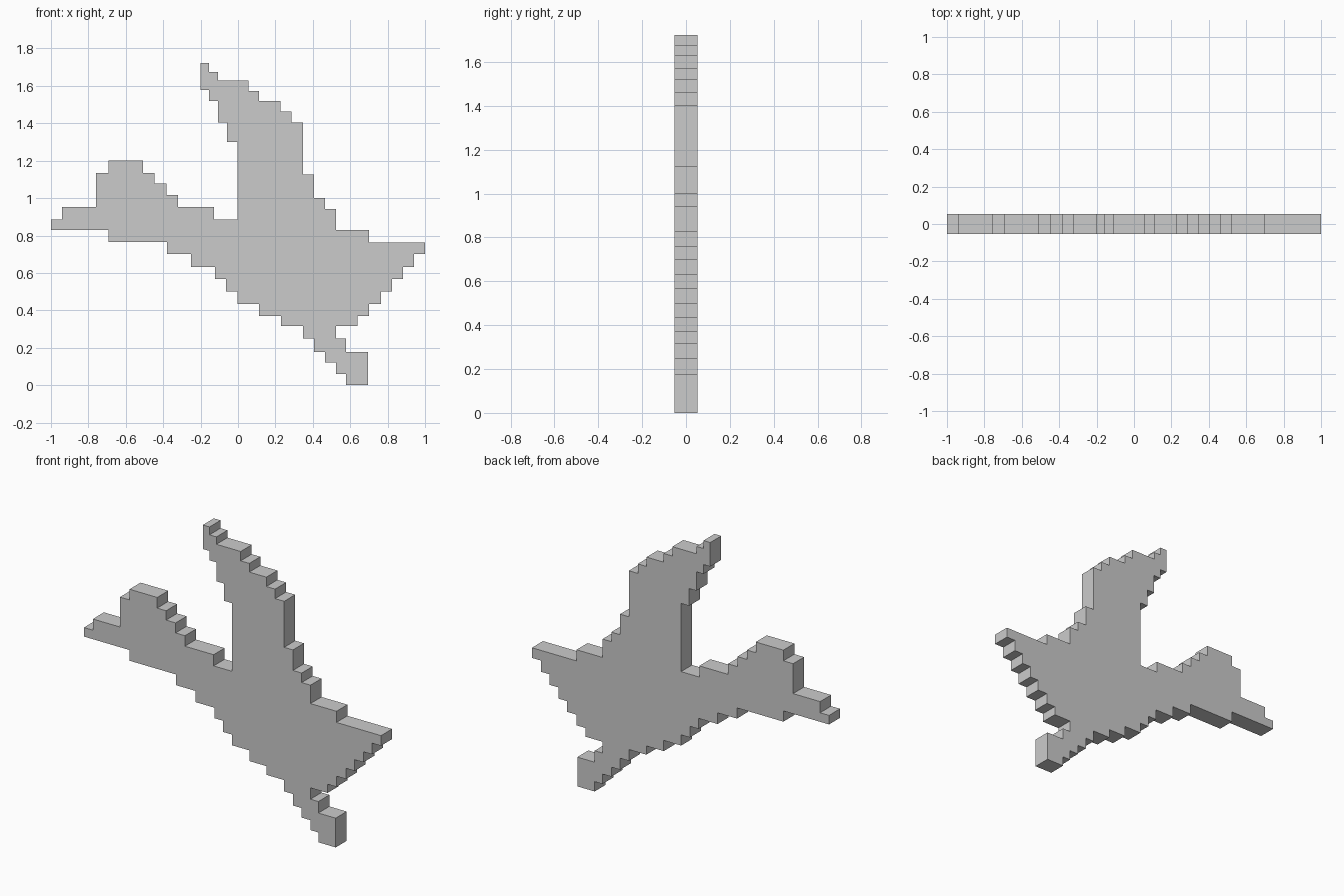
import bpy
import bmesh

if "Cube" in bpy.data.objects:
    bpy.data.objects.remove(bpy.data.objects["Cube"])

HALF_DEPTH = 0.053

# Stepped outline, clockwise from the tip of the raised wing.
# Each pair is one stair: go across to x, then up or down to z.
wing_front = [(-.155, 1.675), (-.108, 1.63), (.055, 1.573), (.113, 1.52), (.228, 1.463),
              (.287, 1.405), (.348, 1.125), (.407, 1.0), (.466, .942), (.525, .83)]
second_wing = [(.70, .762), (1.0, .70), (.94, .632), (.882, .568), (.823, .50),
               (.765, .435), (.70, .37), (.64, .317)]
tail = [(.525, .248), (.578, .178), (.695, 0), (.578, .06), (.525, .12),
        (.466, .178), (.407, .248), (.348, .317)]
belly = [(.23, .37), (.113, .435), (-.004, .50), (-.063, .568), (-.122, .632),
         (-.25, .70), (-.38, .765), (-.693, .83)]
head = [(-1, .885), (-.94, .953), (-.758, 1.135), (-.693, 1.20), (-.507, 1.135),
        (-.447, 1.078), (-.383, 1.017), (-.32, .953), (-.127, .885)]
wing_back = [(-.004, 1.30), (-.058, 1.405), (-.107, 1.52), (-.155, 1.577), (-.2, 1.723)]


def stair_outline(steps):
    """Turn stair pairs into a closed right-angled outline."""
    points, z = [], steps[-1][1]
    for x, next_z in steps:
        points += [(x, z), (x, next_z)]
        z = next_z
    return points


def extrude_plate(name, outline, half_depth):
    """Fill an x-z outline and extrude it along y."""
    bm = bmesh.new()
    face = bm.faces.new([bm.verts.new((x, -half_depth, z)) for x, z in outline])
    new = bmesh.ops.extrude_face_region(bm, geom=[face], use_keep_orig=True)["geom"]
    moved = [v for v in new if isinstance(v, bmesh.types.BMVert)]
    bmesh.ops.translate(bm, verts=moved, vec=(0, 2 * half_depth, 0))
    bmesh.ops.recalc_face_normals(bm, faces=bm.faces)
    # Triangulate the large concave sides cleanly
    bmesh.ops.triangulate(bm, faces=[f for f in bm.faces if len(f.verts) > 4])
    mesh = bpy.data.meshes.new(name)
    bm.to_mesh(mesh)
    bm.free()
    obj = bpy.data.objects.new(name, mesh)
    bpy.context.collection.objects.link(obj)
    return obj


# Flat pixel-style bird
extrude_plate("flying_bird_plate",
              stair_outline(wing_front + second_wing + tail + belly + head + wing_back),
              HALF_DEPTH)
